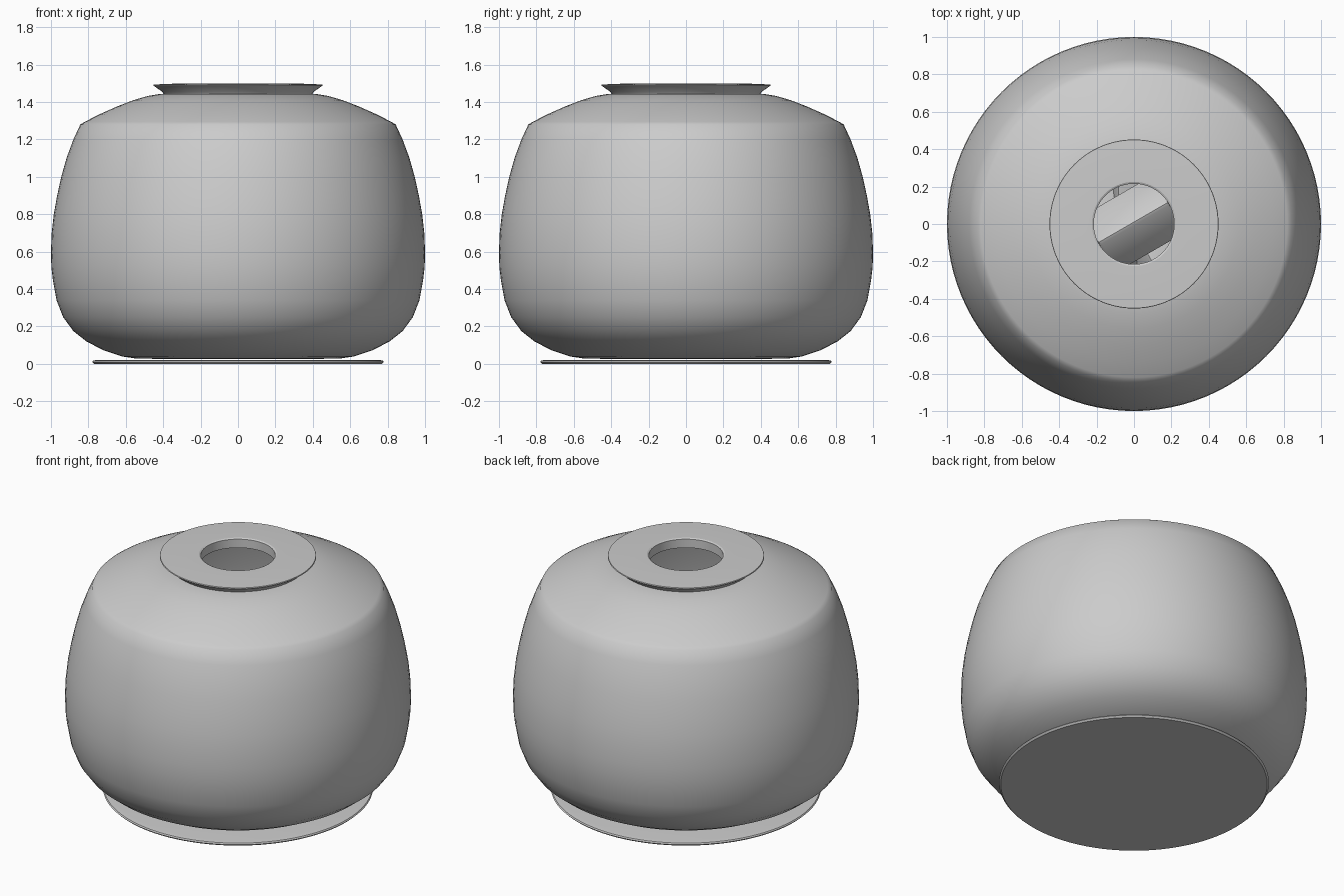
import bpy, bmesh, math
from mathutils import Matrix, Vector

if "Cube" in bpy.data.objects:
    bpy.data.objects.remove(bpy.data.objects["Cube"])

# One plain grey for everything
grey = bpy.data.materials.new("light_grey")
grey.diffuse_color = (0.6, 0.6, 0.6, 1)
grey.use_nodes = True
grey.node_tree.nodes["Principled BSDF"].inputs["Base Color"].default_value = grey.diffuse_color


def finish(name, bm, angle):
    bmesh.ops.recalc_face_normals(bm, faces=bm.faces)
    mesh = bpy.data.meshes.new(name)
    bm.to_mesh(mesh)
    bm.free()
    obj = bpy.data.objects.new(name, mesh)
    mesh.materials.append(grey)
    bpy.context.collection.objects.link(obj)
    bpy.ops.object.select_all(action='DESELECT')
    obj.select_set(True)
    bpy.context.view_layer.objects.active = obj
    bpy.ops.object.shade_smooth_by_angle(angle=math.radians(angle))
    return obj


def lathe(name, profile, closed=False, angle=35, steps=96):
    """Spin a radius/height profile around the z axis."""
    bm = bmesh.new()
    verts = [bm.verts.new((r, 0, z)) for r, z in profile]
    edges = [bm.edges.new(p) for p in zip(verts, verts[1:])]
    if closed:
        edges.append(bm.edges.new((verts[-1], verts[0])))
    bmesh.ops.spin(bm, geom=verts + edges, cent=(0, 0, 0), axis=(0, 0, 1),
                   angle=math.tau, steps=steps, use_duplicate=False)
    bmesh.ops.remove_doubles(bm, verts=bm.verts, dist=0.0005)
    return finish(name, bm, angle)


# Pot body: outer wall from the base to the neck, then back down inside
outer = [(0, 0.025), (0.54, 0.028), (0.62, 0.04), (0.72, 0.073), (0.81, 0.12),
         (0.88, 0.175), (0.935, 0.25), (0.97, 0.34), (0.99, 0.45),
         (0.998, 0.52), (1.0, 0.6), (0.996, 0.7), (0.985, 0.8), (0.967, 0.9),
         (0.945, 1.0), (0.917, 1.1), (0.88, 1.2), (0.843, 1.28),
         (0.82, 1.294), (0.74, 1.335), (0.65, 1.375), (0.56, 1.41),
         (0.48, 1.433), (0.42, 1.443), (0.36, 1.446)]
inner = [(0.36, 1.42), (0.55, 1.38), (0.8, 1.27), (0.9, 1.0), (0.95, 0.65),
         (0.93, 0.4), (0.84, 0.2), (0.65, 0.1), (0, 0.06)]
lathe("pot_body", outer + inner)

# Flared collar ring with the opening
lathe("collar_ring", [(0.215, 1.44), (0.395, 1.44), (0.405, 1.455),
                      (0.452, 1.488), (0.45, 1.494), (0.3, 1.5),
                      (0.225, 1.5), (0.215, 1.495)], closed=True, angle=25)

# Thin base plate
lathe("base_plate", [(0, 0), (0.77, 0), (0.78, 0.01), (0.775, 0.018),
                     (0.745, 0.022), (0, 0.022)])


# Loose blocks inside, seen through the opening
def block(name, loc, size, spin, roll):
    bm = bmesh.new()
    mat = (Matrix.Translation(loc) @ Matrix.Rotation(math.radians(spin), 4, 'Z')
           @ Matrix.Rotation(math.radians(roll), 4, 'X')
           @ Matrix.Diagonal(Vector((*size, 1))))
    bmesh.ops.create_cube(bm, size=1, matrix=mat)
    bmesh.ops.bevel(bm, geom=bm.edges[:], offset=0.02, segments=2,
                    affect='EDGES', profile=0.5)
    return finish(name, bm, 40)


block("upper_block", (0, 0, 0.55), (0.44, 0.26, 0.26), 30, 42)
for i in range(5):
    a = math.tau * i / 5 + 0.3
    block(f"lower_block_{i + 1}",
          (0.32 * math.cos(a), 0.32 * math.sin(a), 0.27),
          (0.4, 0.26, 0.26), 70 * i + 20, 15 * i)
